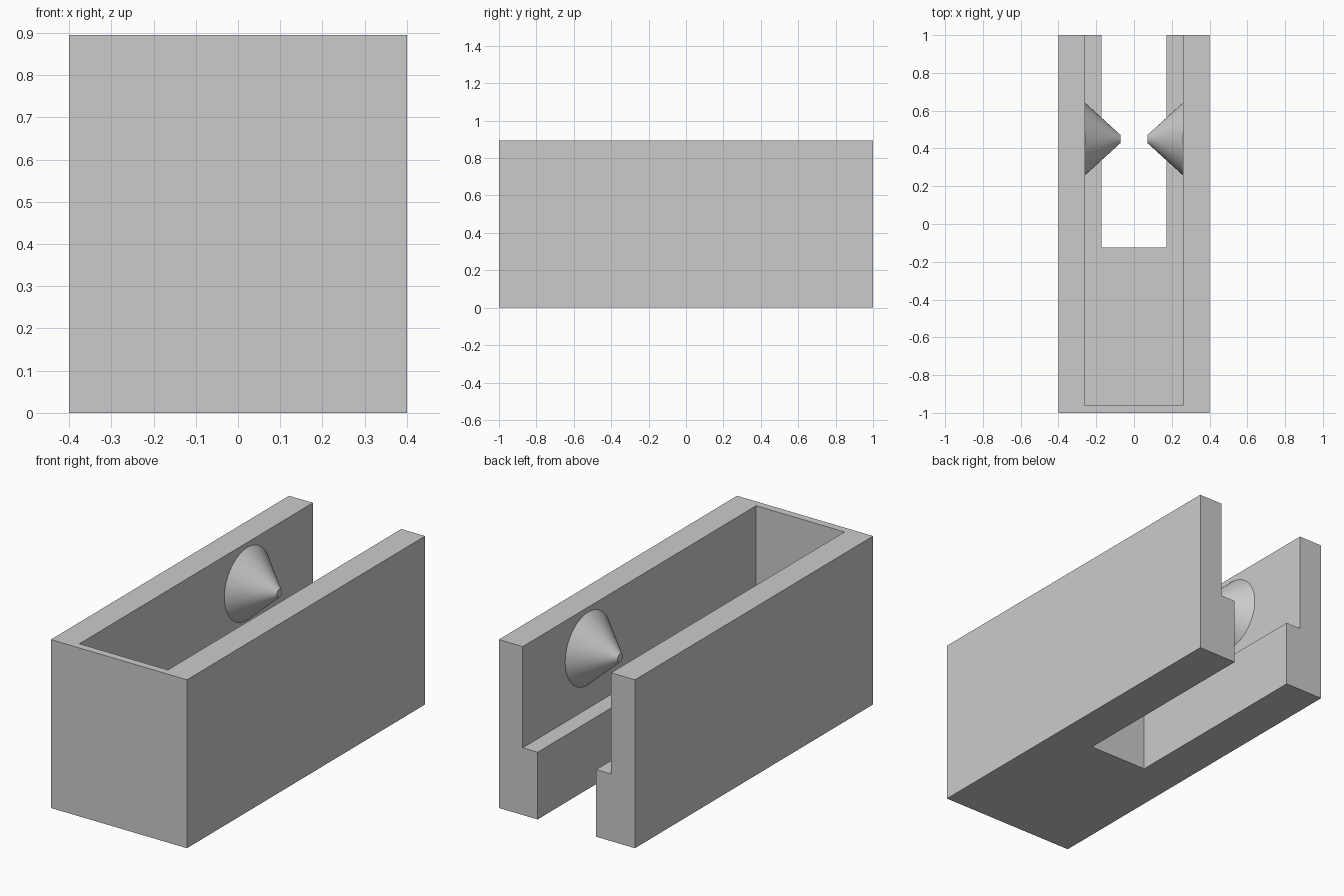
import bpy, bmesh
from mathutils import Matrix, Vector

cube = bpy.data.objects.get("Cube")
if cube:
    bpy.data.objects.remove(cube, do_unlink=True)

W, H, FLOOR = 0.4, 0.895, 0.357      # half width, height, floor top
INNER, SLOT = 0.26, 0.172            # half widths of cavity and slot
FRONT_IN, SLOT_END = -0.96, -0.125
PEG_Y, PEG_Z, PEG_R, TIP_R, TIP_X = 0.45, 0.675, 0.193, 0.022, 0.072

grey = bpy.data.materials.new("plain grey")
grey.use_nodes = True
colour = (0.6, 0.6, 0.6, 1)
grey.diffuse_color = colour
grey.node_tree.nodes["Principled BSDF"].inputs["Base Color"].default_value = colour


def add_object(name, bm):
    bmesh.ops.recalc_face_normals(bm, faces=bm.faces)
    mesh = bpy.data.meshes.new(name)
    bm.to_mesh(mesh)
    bm.free()
    mesh.materials.append(grey)
    obj = bpy.data.objects.new(name, mesh)
    bpy.context.collection.objects.link(obj)
    return obj


def box(name, low, high):
    low, high = Vector(low), Vector(high)
    bm = bmesh.new()
    bmesh.ops.create_cube(bm, size=1)
    bmesh.ops.scale(bm, vec=high - low, verts=bm.verts)
    bmesh.ops.translate(bm, vec=(low + high) / 2, verts=bm.verts)
    return add_object(name, bm)


# Block with the open-backed cavity and the floor slot cut out
body = box("holder_body", (-W, -1, 0), (W, 1, H))
cutters = [
    box("cavity_cutter", (-INNER, FRONT_IN, FLOOR), (INNER, 1.2, H + 0.2)),
    box("slot_cutter", (-SLOT, SLOT_END, -0.2), (SLOT, 1.2, H + 0.1)),
]
bpy.context.view_layer.objects.active = body
for cutter in cutters:
    mod = body.modifiers.new(cutter.name, 'BOOLEAN')
    mod.operation = 'DIFFERENCE'
    mod.solver = 'EXACT'
    mod.object = cutter
    bpy.ops.object.modifier_apply(modifier=mod.name)
for cutter in cutters:
    bpy.data.objects.remove(cutter, do_unlink=True)

# Facing cone pegs on the inner walls
for name, side in (("left_peg", 1), ("right_peg", -1)):
    bm = bmesh.new()
    bmesh.ops.create_cone(bm, cap_ends=True, segments=64, radius1=PEG_R,
                          radius2=TIP_R, depth=INNER - TIP_X)
    turn = Matrix.Rotation(-side * 1.5707963, 4, 'Y')
    move = Matrix.Translation((side * (INNER + TIP_X) / 2, PEG_Y, PEG_Z))
    bmesh.ops.transform(bm, matrix=move @ turn, verts=bm.verts)
    peg = add_object(name, bm)
    bpy.ops.object.select_all(action='DESELECT')
    peg.select_set(True)
    bpy.context.view_layer.objects.active = peg
    bpy.ops.object.shade_smooth_by_angle(angle=0.6)
